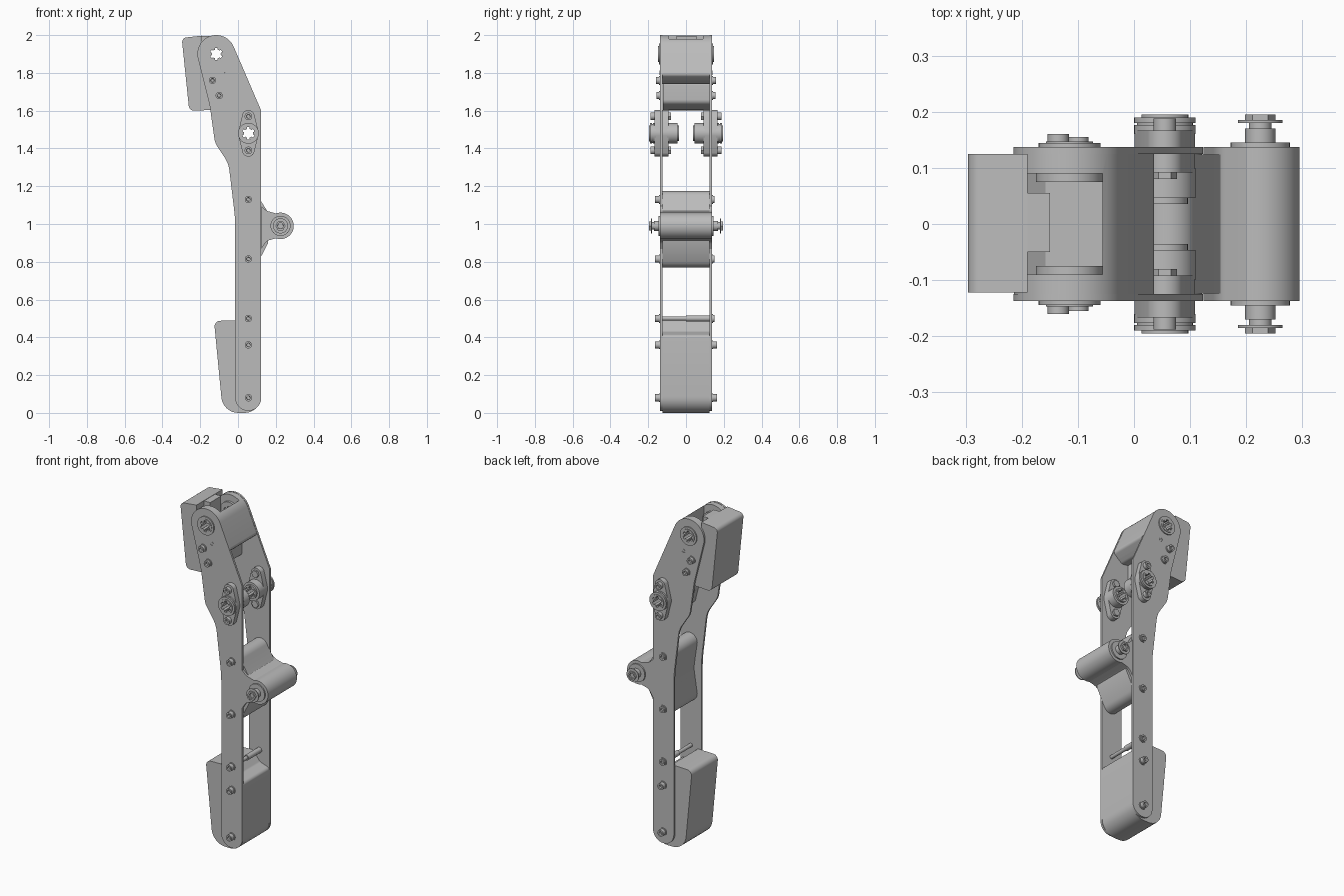
import bpy, bmesh
from math import sin, cos, tan, radians, pi
from mathutils import Vector

if "Cube" in bpy.data.objects:
    bpy.data.objects.remove(bpy.data.objects["Cube"], do_unlink=True)

grey = bpy.data.materials.new("light grey")
grey.use_nodes = True
grey.diffuse_color = (0.5, 0.5, 0.5, 1)
grey.node_tree.nodes["Principled BSDF"].inputs["Base Color"].default_value = (0.5, 0.5, 0.5, 1)

KNEE = (0.055, 1.48)
TOP = (-0.115, 1.9)
ROLLER = (0.225, 0.99)


def arc(c, r, a0, a1, n=16):
    """Points on a circle from angle a0 to a1, in degrees."""
    angles = [radians(a0 + (a1 - a0) * i / n) for i in range(n + 1)]
    return [(c[0] + r * cos(a), c[1] + r * sin(a)) for a in angles]


def rounded(points, n=8):
    """Outline whose corners may carry a fillet radius as third value."""
    out = []
    for i, p in enumerate(points):
        v = Vector(p[:2])
        if len(p) < 3:
            out.append(v)
            continue
        a = Vector(points[i - 1][:2]) - v
        b = Vector(points[(i + 1) % len(points)][:2]) - v
        half = a.angle(b) / 2
        d = min(p[2] / tan(half), 0.48 * a.length, 0.48 * b.length)
        start, end = v + a.normalized() * d, v + b.normalized() * d
        centre = v + (a.normalized() + b.normalized()).normalized() * d / cos(half)
        sweep = (start - centre).angle_signed(end - centre)
        for k in range(n + 1):
            t = -sweep * k / n
            s = start - centre
            out.append(centre + Vector((s.x * cos(t) - s.y * sin(t), s.x * sin(t) + s.y * cos(t))))
    return out


def prism(name, points, y0, y1, recess=0):
    """Extrude an x-z outline along y, with an optional socket in the y1 end."""
    bm = bmesh.new()
    outline = rounded(points)
    rings = [[bm.verts.new((p[0], y, p[1])) for p in outline] for y in (y0, y1)]
    bm.faces.new(rings[0])
    cap = bm.faces.new(rings[1])
    n = len(outline)
    for i in range(n):
        j = (i + 1) % n
        bm.faces.new((rings[0][i], rings[0][j], rings[1][j], rings[1][i]))
    bmesh.ops.recalc_face_normals(bm, faces=bm.faces)
    if recess:
        bmesh.ops.inset_individual(bm, faces=[cap], thickness=recess)
        bmesh.ops.inset_individual(bm, faces=[cap], thickness=0.001, depth=-0.012)
    mesh = bpy.data.meshes.new(name)
    bm.to_mesh(mesh)
    bm.free()
    ob = bpy.data.objects.new(name, mesh)
    ob.data.materials.append(grey)
    bpy.context.collection.objects.link(ob)
    return ob


def disc(name, c, r, y0, y1, recess=0, n=32):
    return prism(name, arc(c, r, 0, 360 - 360 / n, n - 1), y0, y1, recess)


def box(name, x0, x1, y0, y1, z0, z1):
    return prism(name, [(x0, z0), (x1, z0), (x1, z1), (x0, z1)], y0, y1)


def cut(ob, cutter):
    mod = ob.modifiers.new("cut", "BOOLEAN")
    mod.operation, mod.object, mod.solver = "DIFFERENCE", cutter, "EXACT"
    bpy.context.view_layer.objects.active = ob
    bpy.ops.object.modifier_apply(modifier=mod.name)


def spline_hole(c):
    """Cutter for the notched through hole of a pivot."""
    pts = []
    for i in range(6):
        a = 60 * i
        pts += arc(c, 0.024, a - 15, a + 15, 3) + arc(c, 0.033, a + 17, a + 43, 3)
    return prism("hole_cutter", pts, -0.4, 0.4)


knee_parts, top_parts = [], []

# Side plates, pivots and fasteners, once per side
plate = (arc((0.054, 0.08), 0.069, 180, 360, 24) + [(0.123, 1.6, 0.04)]
         + arc(TOP, 0.1, 23, 194, 28)
         + [(-0.15, 1.63, 0.3), (-0.122, 1.43, 0.1), (-0.05, 1.32, 0.15), (-0.015, 1.03, 0.8)])
flange = (arc((0.055, 1.57), 0.033, 25, 155) + arc(KNEE, 0.054, 165, 195, 6)
          + arc((0.055, 1.39), 0.033, 205, 335) + arc(KNEE, 0.054, -15, 15, 6))
for s, side in ((-1, "front"), (1, "back")):
    p = prism(side + "_side_plate", plate, s * 0.125, s * 0.137)
    knee_parts.append(p)
    top_parts.append(p)

    # Knee bearing
    knee_parts += [prism(side + "_outer_knee_flange", flange, s * 0.137, s * 0.167),
                   prism(side + "_inner_knee_flange", flange, s * 0.092, s * 0.125),
                   disc(side + "_knee_bushing", KNEE, 0.055, s * 0.16, s * 0.176),
                   disc(side + "_knee_groove", KNEE, 0.05, s * 0.17, s * 0.182),
                   disc(side + "_knee_cap", KNEE, 0.055, s * 0.18, s * 0.19),
                   disc(side + "_knee_cap_rim", KNEE, 0.042, s * 0.185, s * 0.195),
                   disc(side + "_knee_sleeve", KNEE, 0.055, s * 0.046, s * 0.1),
                   disc(side + "_knee_sleeve_end", KNEE, 0.041, s * 0.036, s * 0.05)]
    for z in (1.57, 1.39):
        disc(side + "_knee_screw", (0.055, z), 0.02, s * 0.16, s * 0.188, 0.01)
        disc(side + "_knee_nut", (0.055, z), 0.022, s * 0.08, s * 0.095, n=6)

    # Upper pivot bushing
    top_parts += [disc(side + "_pivot_bushing", TOP, 0.055, s * 0.088, s * 0.144),
                  disc(side + "_pivot_rim", TOP, 0.042, s * 0.14, s * 0.147),
                  disc(side + "_pivot_inner_ring", TOP, 0.06, s * 0.075, s * 0.095)]
    disc(side + "_stop_pin", (-0.078, 1.8), 0.012, s * 0.13, s * 0.139, 0.004, 16)

    # Frame screws
    end = 0.165 if s < 0 else 0.15
    for x, z, y in ((0.055, 0.08, 0.165), (0.055, 0.36, 0.165), (0.055, 0.5, end),
                    (0.055, 0.815, end), (0.055, 1.13, end),
                    (-0.135, 1.76, 0.16), (-0.1, 1.68, 0.155)):
        disc(side + "_frame_screw_washer", (x, z), 0.023, s * 0.135, s * 0.142)
        disc(side + "_frame_screw", (x, z), 0.019, s * 0.137, s * y, 0.009, 24)

    # Roller axle ends
    disc(side + "_roller_boss", ROLLER, 0.053, s * 0.13, s * 0.145)
    disc(side + "_axle", ROLLER, 0.027, s * 0.14, s * 0.17)
    disc(side + "_axle_neck", ROLLER, 0.02, s * 0.165, s * 0.185)
    disc(side + "_axle_washer", ROLLER, 0.04, s * 0.18, s * 0.185)
    disc(side + "_axle_nut", ROLLER, 0.027, s * 0.184, s * 0.195, 0.01, 6)

# Upper spacer with a fork slot
spacer = prism("upper_spacer", arc(TOP, 0.099, 23, 194, 28)
               + [(-0.17, 1.76), (-0.02, 1.74, 0.03), (0.005, 1.76, 0.02), (0.04, 1.79, 0.02)],
               -0.1245, 0.1245)
slot = box("slot_cutter", -0.4, -0.056, -0.09, 0.09, 1.81, 2.2)
cut(spacer, slot)
top_parts.append(spacer)

# Upper pad and its stop tab
prism("upper_pad", [(-0.298, 1.985, 0.025), (-0.258, 1.598, 0.03), (-0.13, 1.605, 0.02),
                    (-0.06, 1.64, 0.03), (-0.06, 1.75, 0.03), (-0.19, 1.83), (-0.19, 1.997)],
      -0.122, 0.125)
box("upper_pad_tab", -0.2, -0.15, -0.05, 0.055, 1.8, 1.995)

# Lower pad
prism("lower_pad", [(-0.127, 0.487, 0.03), (-0.08, 0, 0.09), (0.121, 0, 0.085),
                    (0.121, 0.41, 0.02), (0.06, 0.43, 0.02), (0.01, 0.49, 0.02)], -0.1245, 0.1245)
disc("cross_rod", (0.055, 0.5), 0.011, -0.13, 0.13, n=16)
disc("cross_rod_sleeve", (0.055, 0.5), 0.016, 0, 0.13, n=16)

# Roller bracket: base between the plates and outer arm
prism("bracket_base", arc((0.062, 1.125), 0.05, 20, 180) + [(0.035, 0.97, 0.2)]
      + arc((0.062, 0.82), 0.05, 180, 340) + [(0.16, 0.9), (0.16, 1.06)], -0.124, 0.124)
prism("roller_arm", [(0.124, 0.868), (0.15, 0.91, 0.05)] + arc(ROLLER, 0.07, -110, 110, 28)
      + [(0.15, 1.07, 0.05), (0.124, 1.095)], -0.137, 0.137)

# Notched through holes
knee_hole, top_hole = spline_hole(KNEE), spline_hole(TOP)
for hole, parts in ((knee_hole, knee_parts), (top_hole, top_parts)):
    for ob in parts:
        cut(ob, hole)
for cutter in (knee_hole, top_hole, slot):
    bpy.data.objects.remove(cutter, do_unlink=True)

# Smooth the round surfaces, keep the edges crisp
bpy.ops.object.select_all(action="DESELECT")
for ob in bpy.context.collection.objects:
    if ob.type == "MESH":
        ob.select_set(True)
        bpy.context.view_layer.objects.active = ob
bpy.ops.object.shade_smooth_by_angle(angle=radians(30))
